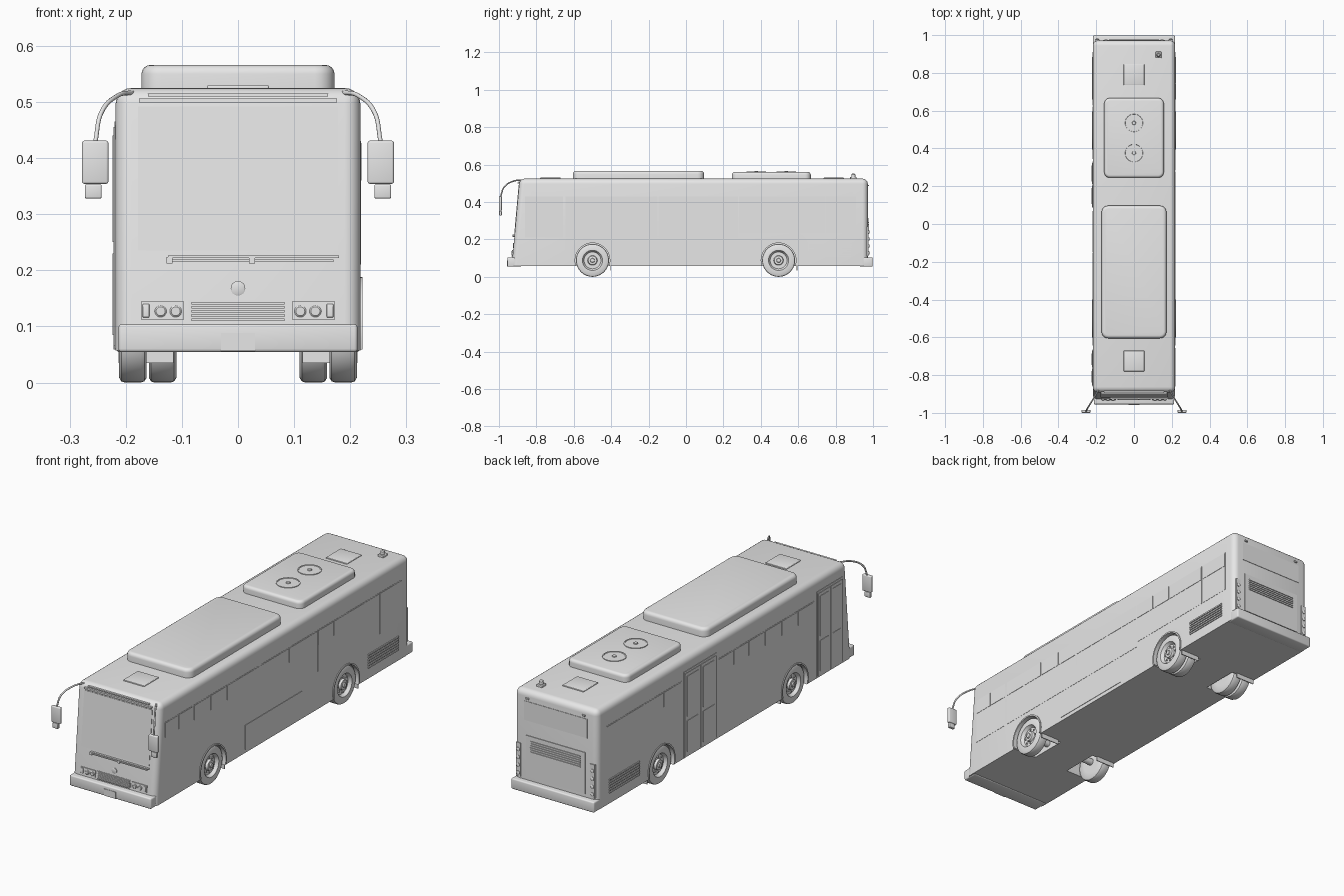
import bpy, bmesh, math
from mathutils import Vector

if "Cube" in bpy.data.objects:
    bpy.data.objects.remove(bpy.data.objects["Cube"])

grey = bpy.data.materials.new("body_grey")
grey.diffuse_color = (0.8, 0.8, 0.8, 1)
grey.use_nodes = True
grey.node_tree.nodes["Principled BSDF"].inputs["Base Color"].default_value = grey.diffuse_color
HALF = 0.218          # half width of the body
LEAN = 0.09           # backward lean of the front face


def front_y(z):
    return -0.932 + LEAN * (z - 0.055)


def finish(bm, name):
    bmesh.ops.recalc_face_normals(bm, faces=bm.faces)
    me = bpy.data.meshes.new(name)
    bm.to_mesh(me)
    bm.free()
    ob = bpy.data.objects.new(name, me)
    bpy.context.collection.objects.link(ob)
    me.materials.append(grey)
    return ob


def smooth(ob):
    bpy.ops.object.select_all(action='DESELECT')
    ob.select_set(True)
    bpy.context.view_layer.objects.active = ob
    bpy.ops.object.shade_smooth_by_angle(angle=math.radians(35))
    return ob


def box(name, x, y, z, bevel=0.0, upright=0.0, seg=3, lean=False):
    """Box from (min, max) ranges, with optional rounding."""
    bm = bmesh.new()
    bmesh.ops.create_cube(bm, size=1)
    lo, hi = Vector((x[0], y[0], z[0])), Vector((x[1], y[1], z[1]))
    for v in bm.verts:
        v.co = Vector([lo[i] + (hi[i] - lo[i]) * (v.co[i] + 0.5) for i in range(3)])
    if upright:
        es = [e for e in bm.edges if abs(e.verts[0].co.z - e.verts[1].co.z) > 1e-4]
        bmesh.ops.bevel(bm, geom=es, offset=upright, segments=5, profile=0.5, affect='EDGES')
    if bevel:
        es = [e for e in bm.edges if len(e.link_faces) == 2 and e.calc_face_angle() > 0.6
              and (not upright or max(v.co.z for v in e.verts) > hi.z - 1e-4)]
        bmesh.ops.bevel(bm, geom=es, offset=bevel, segments=seg, profile=0.5, affect='EDGES')
    if lean:
        for v in bm.verts:
            v.co.y += front_y(v.co.z)
    ob = finish(bm, name)
    return smooth(ob) if bevel or upright else ob


def lathe(name, profile, centre, axis='X', sign=1, seg=40):
    """Spin a (radius, offset) profile about an axis."""
    bm = bmesh.new()
    rings = []
    for r, h in profile:
        ring = []
        for i in range(seg):
            a = 2 * math.pi * i / seg
            c, s = r * math.cos(a), r * math.sin(a)
            p = {'X': (sign * h, c, s), 'Y': (c, sign * h, s), 'Z': (c, s, sign * h)}[axis]
            ring.append(bm.verts.new(Vector(p) + Vector(centre)))
        rings.append(ring)
    for a, b in zip(rings, rings[1:]):
        for i in range(seg):
            j = (i + 1) % seg
            bm.faces.new((a[i], a[j], b[j], b[i]))
    if profile[0] != profile[-1]:
        bm.faces.new(rings[0])
        bm.faces.new(rings[-1])
    else:
        bmesh.ops.remove_doubles(bm, verts=bm.verts, dist=1e-6)
    return smooth(finish(bm, name))


def tube(name, pts, r):
    cu = bpy.data.curves.new(name, 'CURVE')
    cu.dimensions = '3D'
    cu.bevel_depth, cu.bevel_resolution, cu.use_fill_caps = r, 2, True
    sp = cu.splines.new('BEZIER')
    sp.bezier_points.add(len(pts) - 1)
    for b, p in zip(sp.bezier_points, pts):
        b.co = p
        b.handle_left_type = b.handle_right_type = 'AUTO'
    cu.materials.append(grey)
    ob = bpy.data.objects.new(name, cu)
    bpy.context.collection.objects.link(ob)


def side(name, s, y, z, t=0.003, **kw):
    """Thin plate on the right (s=1) or left (s=-1) wall."""
    return box(name, sorted((s * (HALF - 0.004), s * (HALF + t))), y, z, **kw)


def nose(name, x, z, t=0.003, **kw):
    """Thin plate on the leaning front face."""
    return box(name, x, (-t, 0.006), z, lean=True, **kw)


def tail(name, x, z, t=0.003, **kw):
    return box(name, x, (0.966, 0.972 + t), z, **kw)


# Body shell with rounded corners and leaning front
bm = bmesh.new()
bmesh.ops.create_cube(bm, size=1)
for v in bm.verts:
    z = 0.525 if v.co.z > 0 else 0.057
    v.co = (math.copysign(HALF, v.co.x), front_y(z) if v.co.y < 0 else 0.972, z)
edges = [e for e in bm.edges if max(v.co.z for v in e.verts) > 0.3]
bmesh.ops.bevel(bm, geom=edges, offset=0.028, segments=5, profile=0.5, affect='EDGES')
body = finish(bm, "body_shell")

# Wheel wells
AXLES = (-0.5, 0.495)
for s in (1, -1):
    for y in AXLES:
        cut = lathe("well_cutter", [(0.096, 0.095), (0.096, 0.3)], (0, y, 0.088), sign=s)
        cut.hide_render = True
        bpy.context.view_layer.objects.active = body
        m = body.modifiers.new("well", 'BOOLEAN')
        m.operation, m.solver, m.object = 'DIFFERENCE', 'EXACT', cut
        bpy.ops.object.modifier_apply(modifier=m.name)
        bpy.data.objects.remove(cut)
smooth(body)

# Wheels, axles and mudflaps
TYRE = [(0.05, 0), (0.08, 0), (0.086, 0.004), (0.088, 0.010), (0.088, 0.039), (0.086, 0.045),
        (0.079, 0.049), (0.054, 0.049), (0.051, 0.044), (0.045, 0.034), (0.026, 0.034),
        (0.023, 0.045), (0.012, 0.046), (0.010, 0.051)]
for y in AXLES:
    lathe("axle", [(0.016, -0.19), (0.016, 0.19)], (0, y, 0.088), seg=16)
    for s in (1, -1):
        lathe("wheel", TYRE, (s * 0.163, y, 0.088), sign=s)
        for i in range(8):
            a = i * math.pi / 4
            lathe("wheel_nut", [(0.004, 0.03), (0.004, 0.039)],
                  (s * 0.163, y + 0.035 * math.cos(a), 0.088 + 0.035 * math.sin(a)), sign=s, seg=6)
        if y > 0:
            lathe("inner_wheel", TYRE, (s * 0.110, y, 0.088), sign=s)
        box("mudflap", sorted((s * 0.115, s * 0.213)), (y + 0.096, y + 0.1), (0.035, 0.062))
        # Arch trim: half ring above the sill
        bm = bmesh.new()
        rows = []
        for i in range(25):
            a = math.radians(-17 + 214 * i / 24)
            rows.append([bm.verts.new((s * x, y + r * math.cos(a), 0.088 + r * math.sin(a)))
                         for r, x in ((0.093, 0.2), (0.093, 0.222), (0.100, 0.222), (0.100, 0.2))])
        for a, b in zip(rows, rows[1:]):
            for k in range(4):
                bm.faces.new((a[k], a[(k + 1) % 4], b[(k + 1) % 4], b[k]))
        bm.faces.new(rows[0])
        bm.faces.new(rows[-1])
        smooth(finish(bm, "arch_trim"))

# Bumpers
box("front_bumper", (-0.213, 0.213), (-0.955, -0.88), (0.054, 0.104), bevel=0.006)
box("rear_bumper", (-0.217, 0.217), (0.93, 0.998), (0.054, 0.104), bevel=0.006)
box("number_plate", (-0.03, 0.03), (-0.957, -0.95), (0.056, 0.088))

# Roof units, fans, hatches and beacon
box("long_roof_unit", (-0.172, 0.172), (-0.605, 0.097), (0.515, 0.566), upright=0.035, bevel=0.016, seg=4)
box("rear_roof_unit", (-0.158, 0.158), (0.245, 0.667), (0.515, 0.560), upright=0.03, bevel=0.014, seg=4)
for y in (0.375, 0.535):
    lathe("fan_ring", [(0.052, 0.558), (0.052, 0.563), (0.047, 0.563), (0.046, 0.561)], (0, y, 0), 'Z')
    lathe("fan_hub", [(0.011, 0.558), (0.009, 0.565)], (0, y, 0), 'Z', seg=20)
for y in (-0.725, 0.79):
    box("roof_hatch", (-0.055, 0.055), (y - 0.055, y + 0.055), (0.518, 0.530), bevel=0.003)
box("beacon_base", (0.115, 0.145), (0.878, 0.912), (0.518, 0.535), bevel=0.003)
lathe("beacon", [(0.011, 0.53), (0.01, 0.548), (0.005, 0.553)], (0.13, 0.895, 0), 'Z', seg=16)

# Side windows: long panes below, opening lights above
PANES = {1: [(-0.86, -0.657), (-0.644, -0.152), (-0.148, 0.279), (0.283, 0.743), (0.747, 0.91)],
         -1: [(-0.644, -0.152), (-0.148, 0.070), (0.345, 0.623), (0.627, 0.91)]}
for s, panes in PANES.items():
    for a, b in panes:
        side("side_window", s, (a, b), (0.235 if b > 0.7 else 0.21, 0.43), 0.001)
        n = max(1, round((b - a) / 0.115))
        w = (b - a) / n
        for i in range(n):
            side("opening_light", s, (a + i * w + 0.003, a + (i + 1) * w - 0.003), (0.36, 0.427), 0.0025)
    for i in range(6):
        side("engine_louvre", s, (0.66, 0.885), (0.106 + i * 0.012, 0.113 + i * 0.012), 0.004)
side("service_panel", 1, (-0.26, 0.165), (0.075, 0.188), 0.002)

# Passenger doors on the left: two leaves with framed glass
for a, b in ((0.085, 0.33), (-0.86, -0.665)):
    side("door_frame", -1, (a, b), (0.06, 0.465), 0.002)
    mid = (a + b) / 2
    for p, q in ((a + 0.006, mid - 0.003), (mid + 0.003, b - 0.006)):
        side("door_leaf", -1, (p, q), (0.066, 0.455), 0.004)
        for z in ((0.085, 0.23), (0.25, 0.44)):
            side("door_glass", -1, (p + 0.014, q - 0.014), z, 0.006)

# Front: windscreen, visor, wipers, badge disc, grille and lamps
nose("windscreen", (-0.178, 0.178), (0.235, 0.492), 0.002)
nose("visor_strip", (-0.176, 0.176), (0.499, 0.506), 0.008)
nose("visor_lip", (-0.16, 0.16), (0.510, 0.515), 0.004)
nose("wiper_bar", (-0.125, 0.18), (0.222, 0.226), 0.010)
nose("wiper_blade", (-0.12, 0.17), (0.215, 0.219), 0.008)
for x in (-0.122, 0.025):
    nose("wiper_pivot", (x - 0.005, x + 0.005), (0.212, 0.224), 0.011)
lathe("front_disc", [(0.013, 0), (0.013, 0.011), (0.011, 0.012)],
      (0, front_y(0.168) + 0.008, 0.168), 'Y', -1, 32)
nose("grille_panel", (-0.088, 0.088), (0.108, 0.146), 0.002)
for i in range(5):
    nose("grille_bar", (-0.083, 0.083), (0.110 + i * 0.0072, 0.1145 + i * 0.0072), 0.006)
for s in (1, -1):
    nose("lamp_housing", sorted((s * 0.096, s * 0.173)), (0.112, 0.144), 0.004)
    nose("indicator", sorted((s * 0.158, s * 0.170)), (0.116, 0.140), 0.007, bevel=0.002)
    for x in (0.111, 0.138):
        lathe("headlamp", [(0.0105, 0), (0.0105, 0.014), (0.008, 0.016)],
              (s * x, front_y(0.127) + 0.008, 0.127), 'Y', -1, 24)
    # Mirrors on curved arms
    tube("mirror_arm", [(s * 0.185, -0.872, 0.517), (s * 0.215, -0.925, 0.511),
                        (s * 0.244, -0.972, 0.480), (s * 0.254, -0.991, 0.430)], 0.004)
    box("mirror", sorted((s * 0.231, s * 0.278)), (-1.0, -0.984), (0.354, 0.431), bevel=0.004)
    box("small_mirror", sorted((s * 0.243, s * 0.273)), (-0.999, -0.985), (0.328, 0.353), bevel=0.003)
    # Rear lamp columns and roof markers
    tail("rear_lamp_strip", sorted((s * 0.182, s * 0.206)), (0.112, 0.27), 0.004)
    for i in range(4):
        z = 0.128 + i * 0.037
        lathe("rear_lamp", [(0.009, 0), (0.009, 0.007), (0.006, 0.009)], (s * 0.194, 0.972, z), 'Y', 1, 20)
    tail("rear_marker", sorted((s * 0.14, s * 0.155)), (0.485, 0.492), 0.006)

# Rear: window, engine cover and vent
tail("rear_window", (-0.165, 0.165), (0.385, 0.475), 0.002)
tail("engine_cover", (-0.155, 0.155), (0.12, 0.315), 0.003)
for i in range(6):
    tail("rear_vent_bar", (-0.13, 0.13), (0.238 + i * 0.01, 0.2435 + i * 0.01), 0.007)
